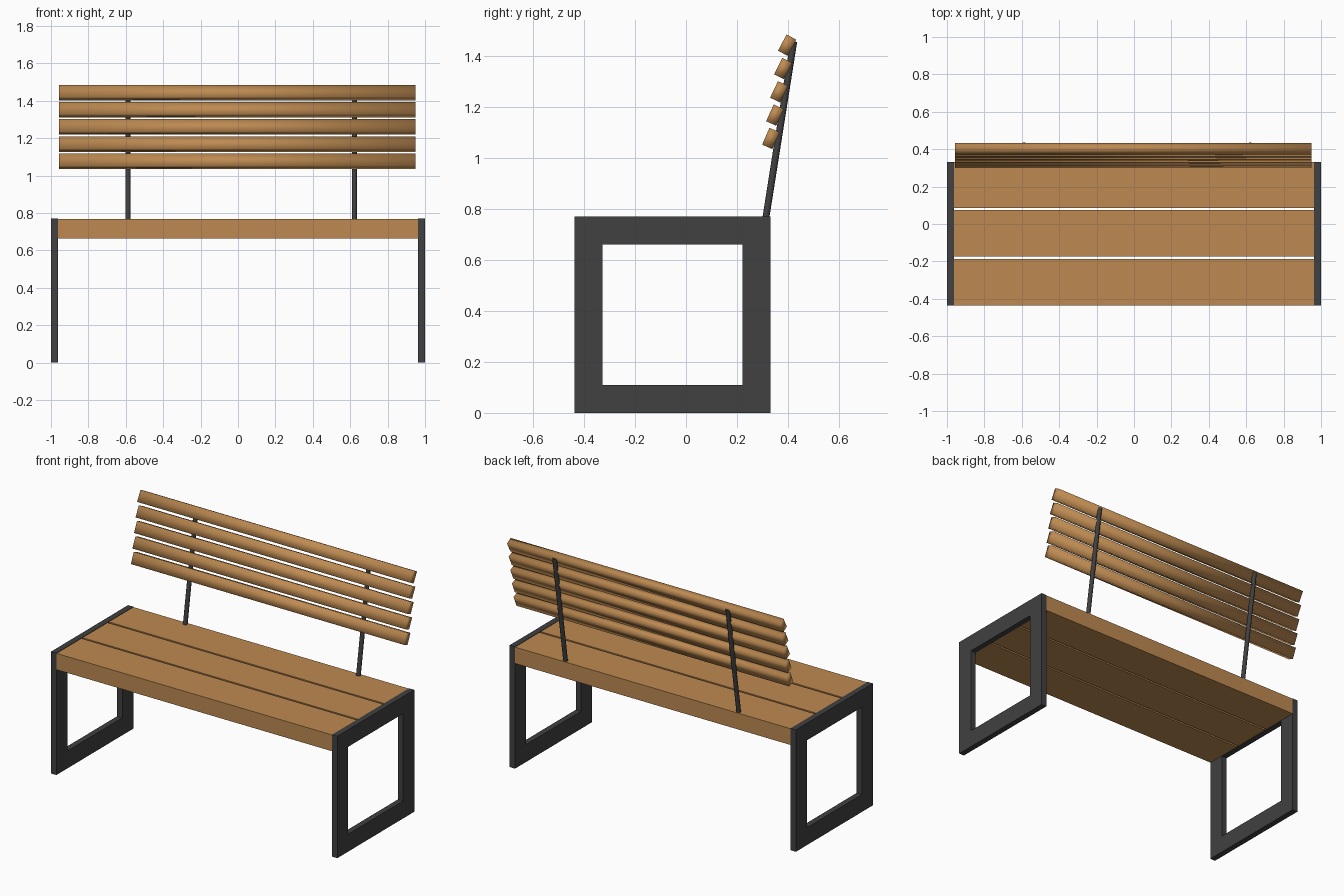
import bpy, bmesh, math
from mathutils import Vector, Matrix

if "Cube" in bpy.data.objects:
    bpy.data.objects.remove(bpy.data.objects["Cube"])


def material(name, rgb):
    m = bpy.data.materials.new(name)
    m.diffuse_color = (*rgb, 1)
    m.use_nodes = True
    m.node_tree.nodes["Principled BSDF"].inputs["Base Color"].default_value = m.diffuse_color
    return m


WOOD = material("warm wood", (0.51, 0.255, 0.083))
METAL = material("dark metal", (0.052, 0.052, 0.053))


def finish(name, bm, mat, smooth=False):
    bmesh.ops.recalc_face_normals(bm, faces=bm.faces)
    me = bpy.data.meshes.new(name)
    bm.to_mesh(me)
    bm.free()
    me.materials.append(mat)
    for p in me.polygons:
        p.use_smooth = smooth
    ob = bpy.data.objects.new(name, me)
    bpy.context.collection.objects.link(ob)
    return ob


def box(name, center, size, mat, tilt=0.0, smooth=False):
    bm = bmesh.new()
    mx = (Matrix.Translation(center) @ Matrix.Rotation(-tilt, 4, 'X')
          @ Matrix.Diagonal((*size, 1)))
    bmesh.ops.create_cube(bm, size=1, matrix=mx)
    return finish(name, bm, mat, smooth)


def side_frame(name, x0, x1):
    # square ring in the YZ plane, extruded along x
    bm = bmesh.new()

    def ring(x, y0, y1, z0, z1):
        return [bm.verts.new((x, y, z)) for y, z in
                ((y0, z0), (y1, z0), (y1, z1), (y0, z1))]
    outer = [ring(x, -0.437, 0.331, 0, 0.77) for x in (x0, x1)]
    inner = [ring(x, -0.328, 0.221, 0.11, 0.662) for x in (x0, x1)]
    for a, b in ((outer[0], inner[0]), (outer[1], inner[1]),
                 (outer[0], outer[1]), (inner[0], inner[1])):
        for i in range(4):
            j = (i + 1) % 4
            bm.faces.new((a[i], a[j], b[j], b[i]))
    return finish(name, bm, METAL)


# leg frames at both ends
side_frame("left_leg_frame", -1.0, -0.963)
side_frame("right_leg_frame", 0.963, 1.0)

# three seat planks
for i, (y0, y1) in enumerate(((-0.435, -0.187), (-0.175, 0.074), (0.086, 0.331))):
    box(f"seat_plank_{i + 1}", (0, (y0 + y1) / 2, 0.716),
        (1.926, y1 - y0, 0.103), WOOD)

# two round posts leaning backwards
for name, x in (("left_back_post", -0.588), ("right_back_post", 0.622)):
    a, b = Vector((x, 0.311, 0.75)), Vector((x, 0.423, 1.458))
    d = b - a
    bm = bmesh.new()
    mx = Matrix.Translation((a + b) / 2) @ d.to_track_quat('Z', 'Y').to_matrix().to_4x4()
    bmesh.ops.create_cone(bm, cap_ends=True, segments=12, radius1=0.0135,
                          radius2=0.0135, depth=d.length, matrix=mx)
    ob = finish(name, bm, METAL)
    for p in ob.data.polygons:
        p.use_smooth = len(p.vertices) == 4

# five tilted backrest slats
for i in range(5):
    t = i / 4
    box(f"back_slat_{i + 1}", (-0.005, 0.333 + 0.064 * t, 1.0775 + 0.366 * t),
        (1.906, 0.043, 0.072), WOOD, tilt=math.radians(23 + 5 * t), smooth=True)
